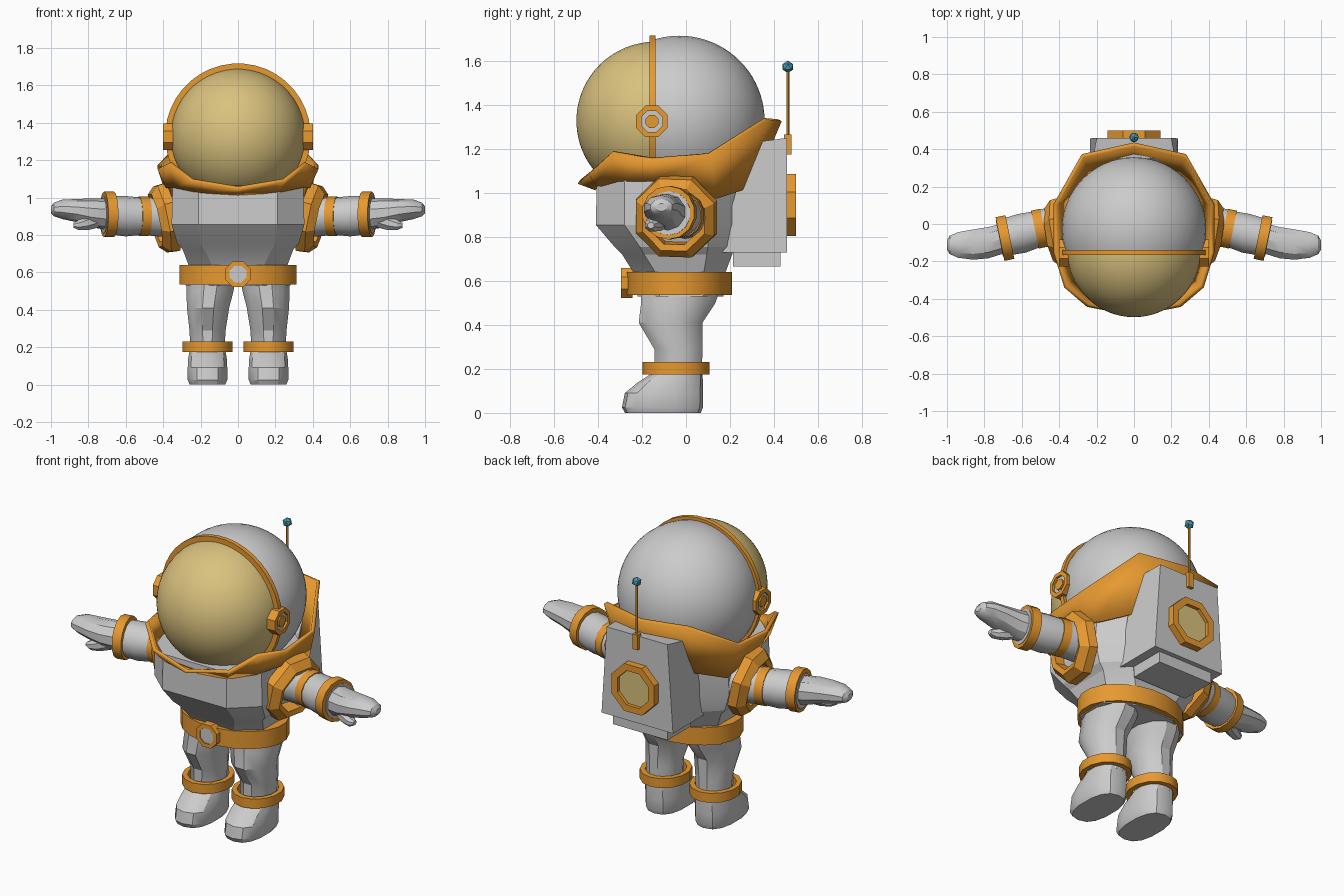
import bpy, bmesh
from math import sin, cos, pi, radians
from mathutils import Vector as V

if "Cube" in bpy.data.objects:
    bpy.data.objects.remove(bpy.data.objects["Cube"])


def material(name, rgb):
    m = bpy.data.materials.new(name)
    m.diffuse_color = (*rgb, 1)
    m.use_nodes = True
    m.node_tree.nodes["Principled BSDF"].inputs["Base Color"].default_value = m.diffuse_color
    return m


ORANGE = material("orange", (0.8, 0.32, 0.03))
GOLD = material("gold", (0.7, 0.54, 0.21))
TEAL = material("teal", (0.07, 0.35, 0.45))


def finish(name, bm, mat=None, mirror=False, angle=30):
    bmesh.ops.remove_doubles(bm, verts=bm.verts, dist=1e-5)
    bmesh.ops.recalc_face_normals(bm, faces=bm.faces)
    me = bpy.data.meshes.new(name)
    bm.to_mesh(me)
    bm.free()
    me.shade_smooth()
    me.set_sharp_from_angle(angle=radians(angle))
    ob = bpy.data.objects.new(name, me)
    bpy.context.collection.objects.link(ob)
    if mat:
        me.materials.append(mat)
    if mirror:
        ob.modifiers.new("mirror", 'MIRROR')
    return ob


def skin(rings, closed=False, cap=True):
    """Bridge rings of points into a bmesh."""
    bm = bmesh.new()
    vs = [[bm.verts.new(p) for p in r] for r in rings]
    n = len(vs[0])
    pairs = list(zip(vs, vs[1:])) + ([(vs[-1], vs[0])] if closed else [])
    for a, b in pairs:
        for i in range(n):
            j = (i + 1) % n
            bm.faces.new((a[i], a[j], b[j], b[i]))
    if cap and not closed:
        bm.faces.new(vs[0])
        bm.faces.new(vs[-1])
    return bm


def loft(name, secs, axis, n=12, closed=False, mat=None, mirror=False, power=1.0, angle=30):
    """Sections are (centre, radius u, radius v) across the axis."""
    w = V(axis).normalized()
    u = V((0, 1, 0)) if abs(w.x) > 0.7 else V((1, 0, 0))
    u = (u - w * u.dot(w)).normalized()
    v = w.cross(u)

    def sp(t):
        return abs(t) ** power * (1 if t > 0 else -1)
    angs = [2 * pi * (i + 0.5) / n for i in range(n)]
    rings = [[V(c) + u * ru * sp(cos(a)) + v * rv * sp(sin(a)) for a in angs]
             for c, ru, rv in secs]
    return finish(name, skin(rings, closed), mat, mirror, angle)


def lathe(name, profile, c, axis, sv=1.0, **kw):
    """Profile is (distance along axis, radius)."""
    w = V(axis).normalized()
    return loft(name, [(V(c) + w * t, r, r * sv) for t, r in profile], axis, **kw)


def band(name, c, axis, ro, ri, h, **kw):
    prof = [(-h, ro), (h, ro), (h, ri), (-h, ri)]
    return lathe(name, prof, c, axis, closed=True, **kw)


def half_ring(pts):
    """Complete a ring given from the front centre to the back centre."""
    return [V(p) for p in pts] + [V((-x, y, z)) for x, y, z in reversed(pts) if x > 1e-4]


def dome(r, end, steps):
    return [(r * cos(end * i / steps), max(r * sin(end * i / steps), 0)) for i in range(steps + 1)]


# Helmet: grey shell, visor and rim
lathe("helmet_shell", dome(0.387, 1.88, 24), (0, -0.03, 1.328), (0, 1, 0), n=48)
lathe("visor", dome(0.36, 1.6, 22), (0, -0.138, 1.328), (0, -1, 0), n=48, mat=GOLD)
band("visor_rim", (0, -0.152, 1.328), (0, 1, 0), 0.389, 0.355, 0.013, n=40, mat=ORANGE)

# Ear discs
ear = V((0.372, -0.155, 1.325))
band("ear_ring", ear, (1, 0, 0), 0.077, 0.052, 0.03, n=8, mat=ORANGE, mirror=True)
lathe("ear_disc", [(-0.03, 0.054), (0.018, 0.054)], ear, (1, 0, 0), n=8, mirror=True)
lathe("ear_button", [(0, 0.032), (0.027, 0.032)], ear, (1, 0, 0), n=8, mat=ORANGE, mirror=True)

# Collar
collar_low = half_ring([(0, -0.40, 1.03), (0.2, -0.39, 1.04), (0.32, -0.3, 1.06), (0.365, -0.15, 1.06),
                        (0.35, 0.13, 0.98), (0.23, 0.24, 1.02), (0, 0.29, 1.04)])
collar_top = half_ring([(0, -0.48, 1.06), (0.24, -0.43, 1.10), (0.355, -0.33, 1.19), (0.41, -0.15, 1.16),
                        (0.41, 0.1, 1.18), (0.27, 0.355, 1.34), (0, 0.415, 1.335)])
collar = finish("collar", skin([collar_low, collar_top], cap=False), ORANGE, angle=15)
sol = collar.modifiers.new("thickness", 'SOLIDIFY')
sol.thickness = 0.022
sol.offset = -1

# Torso with faceted chest
rings = []
for z, xf, f, xs, ys, yb in [(0.53, 0.13, -0.22, 0.28, -0.12, 0.17), (0.64, 0.14, -0.24, 0.265, -0.14, 0.18),
                             (0.72, 0.18, -0.29, 0.295, -0.19, 0.21), (0.755, 0.2, -0.325, 0.325, -0.21, 0.22),
                             (0.855, 0.21, -0.41, 0.355, -0.28, 0.23), (1.065, 0.21, -0.405, 0.35, -0.28, 0.23)]:
    rings.append(half_ring([(xf, f, z), (xs, ys, z), (xs, yb * 0.45, z), (xf, yb, z)]))
finish("torso", skin(rings), angle=15)

# Belt and buckle
lathe("belt", [(-0.052, 0.316), (0.052, 0.316)], (0, -0.03, 0.588), (0, 0, 1), sv=0.765, n=20, mat=ORANGE)
band("buckle_ring", (0, -0.27, 0.59), (0, 1, 0), 0.073, 0.048, 0.026, n=8, mat=ORANGE)
lathe("buckle_disc", [(-0.02, 0.05), (0.02, 0.05)], (0, -0.27, 0.59), (0, 1, 0), n=8)

# Arms, shoulder cuffs and bands
arm_axis = (0.98, -0.2, 0)
loft("arm", [((0.3, 0.0, 0.9), 0.11, 0.11), ((0.42, -0.01, 0.9), 0.108, 0.108), ((0.52, -0.028, 0.9), 0.1, 0.1),
             ((0.6, -0.05, 0.9), 0.108, 0.108), ((0.72, -0.078, 0.908), 0.1, 0.1)], arm_axis, n=14, mirror=True)
lathe("shoulder_cuff", [(-0.05, 0.2), (0.0, 0.195), (0.04, 0.155), (0.03, 0.125), (-0.05, 0.13)],
      (0.405, -0.05, 0.885), (0.95, -0.16, -0.2), n=8, closed=True, mat=ORANGE, mirror=True)
band("elbow_band", (0.505, -0.025, 0.9), arm_axis, 0.106, 0.09, 0.025, n=14, mat=ORANGE, mirror=True)
band("wrist_band", (0.69, -0.075, 0.91), arm_axis, 0.122, 0.09, 0.027, n=14, mat=ORANGE, mirror=True)

# Mitten hands
loft("hand", [((0.69, -0.075, 0.91), 0.085, 0.085), ((0.78, -0.1, 0.918), 0.088, 0.078),
              ((0.86, -0.11, 0.93), 0.085, 0.062), ((0.94, -0.112, 0.937), 0.072, 0.052),
              ((0.985, -0.112, 0.936), 0.052, 0.036), ((1.0, -0.112, 0.934), 0.026, 0.018)],
     (1, 0, 0), n=10, mirror=True)
loft("thumb", [((0.73, -0.1, 0.89), 0.05, 0.05), ((0.80, -0.135, 0.865), 0.045, 0.042),
               ((0.85, -0.155, 0.853), 0.034, 0.03), ((0.88, -0.16, 0.852), 0.016, 0.014)],
     (1, 0, 0), n=8, mirror=True)

# Legs, ankle bands and boots
loft("leg", [((0.143, -0.025, 0.56), 0.135, 0.185), ((0.15, -0.035, 0.5), 0.13, 0.175),
             ((0.16, -0.07, 0.41), 0.117, 0.15), ((0.163, -0.035, 0.29), 0.1, 0.113),
             ((0.163, -0.035, 0.16), 0.093, 0.112)], (0, 0, 1), n=12, mirror=True)
band("ankle_band", (0.163, -0.045, 0.203), (0, 0, 1), 0.136, 0.108, 0.028, sv=1.12, n=14, mat=ORANGE, mirror=True)
loft("boot", [((0.163, -0.105, 0), 0.097, 0.172), ((0.163, -0.107, 0.025), 0.108, 0.184),
              ((0.163, -0.1, 0.09), 0.108, 0.178), ((0.163, -0.07, 0.14), 0.105, 0.147),
              ((0.163, -0.04, 0.18), 0.098, 0.115)], (0, 0, 1), n=14, mirror=True, power=0.8)

# Backpack: wedge body, foot block and round hatch
side = [(0.155, 0.73, 0.235), (0.24, 1.06, 0.235), (0.35, 1.235, 0.22), (0.46, 1.25, 0.2), (0.458, 0.73, 0.235)]
finish("backpack", skin([[(s * w, y, z) for y, z, w in side] for s in (-1, 1)]), angle=5)
bm = bmesh.new()
bmesh.ops.create_cube(bm, size=1)
for v in bm.verts:
    v.co = (v.co.x * 0.36, 0.322 + v.co.y * 0.215, 0.71 + v.co.z * 0.09)
finish("backpack_foot", bm)
band("hatch_ring", (0, 0.475, 0.945), (0, 1, 0), 0.152, 0.11, 0.025, n=8, mat=ORANGE)
lathe("hatch_disc", [(-0.02, 0.115), (0.005, 0.115)], (0, 0.475, 0.945), (0, 1, 0), n=8, mat=GOLD)

# Antenna
lathe("antenna_base", [(0, 0.024), (0.09, 0.024)], (0, 0.463, 1.175), (0, 0, 1), n=4, mat=ORANGE)
lathe("antenna_mast", [(0, 0.007), (0.32, 0.007)], (0, 0.463, 1.25), (0, 0, 1), n=6, mat=ORANGE)
bm = bmesh.new()
bmesh.ops.create_icosphere(bm, subdivisions=1, radius=0.028)
bmesh.ops.translate(bm, verts=bm.verts, vec=(0, 0.463, 1.573))
finish("antenna_ball", bm, TEAL)
